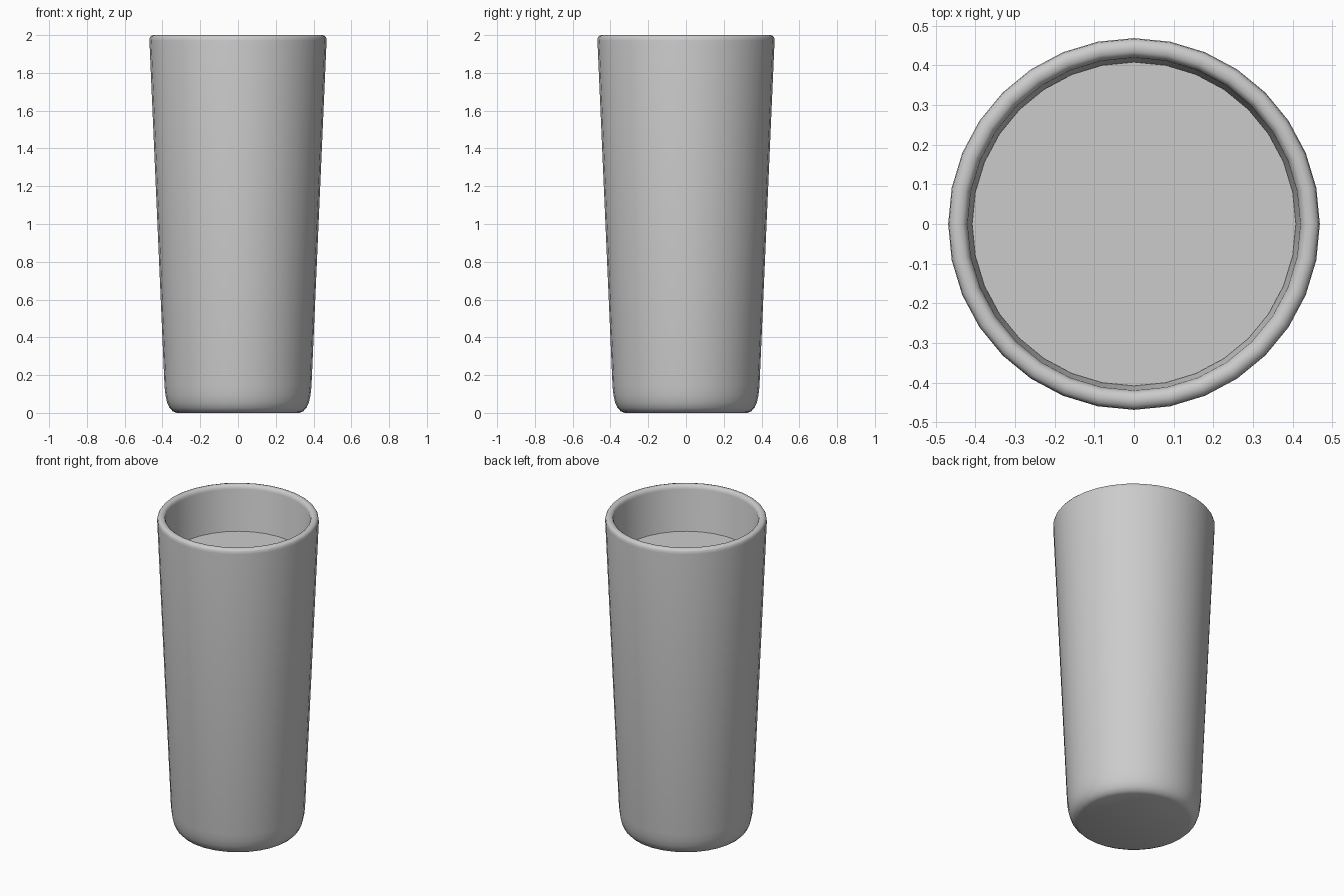
import bpy, bmesh, math

if "Cube" in bpy.data.objects:
    bpy.data.objects.remove(bpy.data.objects["Cube"])

SEGMENTS = 32


def lathe(name, profile):
    """Revolve an (radius, z) profile around z; radius 0 makes a pole."""
    bm = bmesh.new()
    verts = [bm.verts.new((r, 0, z)) for r, z in profile]
    edges = [bm.edges.new(pair) for pair in zip(verts, verts[1:])]
    bmesh.ops.spin(bm, geom=verts + edges, cent=(0, 0, 0), axis=(0, 0, 1),
                   angle=math.tau, steps=SEGMENTS, use_duplicate=False)
    bmesh.ops.remove_doubles(bm, verts=bm.verts, dist=1e-4)
    bmesh.ops.recalc_face_normals(bm, faces=bm.faces)
    mesh = bpy.data.meshes.new(name)
    bm.to_mesh(mesh)
    bm.free()
    obj = bpy.data.objects.new(name, mesh)
    bpy.context.collection.objects.link(obj)
    bpy.ops.object.select_all(action='DESELECT')
    obj.select_set(True)
    bpy.context.view_layer.objects.active = obj
    bpy.ops.object.shade_smooth_by_angle(angle=math.radians(40))
    return obj


# Tapered glass: rounded base, outer wall, rolled rim, inner wall and floor
lathe("glass", [
    (0, 0), (0.325, 0), (0.345, 0.008), (0.363, 0.027), (0.376, 0.057),
    (0.384, 0.095), (0.389, 0.14),
    (0.469, 1.97), (0.467, 1.986), (0.460, 1.996), (0.447, 2.0),
    (0.434, 1.998), (0.425, 1.991), (0.420, 1.975),
    (0.345, 0.14), (0.325, 0.09), (0.28, 0.07), (0, 0.07),
])

# Drink filling the glass, just inside the inner wall
lathe("drink", [
    (0, 0.075), (0.28, 0.075), (0.322, 0.095), (0.343, 0.14),
    (0.4085, 1.71), (0, 1.71),
])
